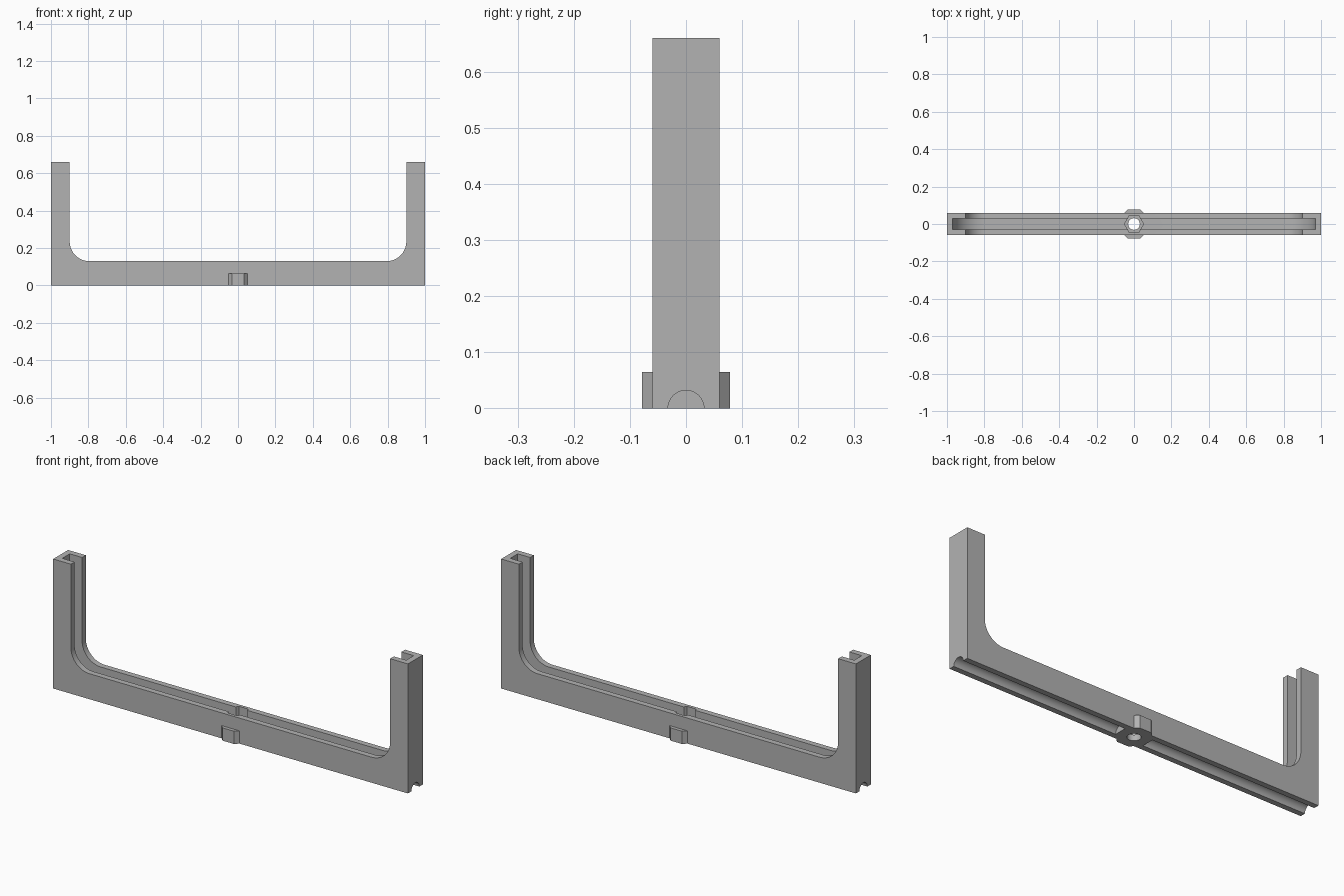
import bpy, bmesh
from math import cos, sin, pi, radians
from mathutils import Matrix, Vector

if "Cube" in bpy.data.objects:
    bpy.data.objects.remove(bpy.data.objects["Cube"], do_unlink=True)

HEIGHT, HALF_DEPTH = 0.66, 0.06
WALL, BASE = 0.10, 0.13          # arm thickness and base thickness
FILLET, SLOT_DEPTH, SLOT_HALF = 0.105, 0.07, 0.03

grey = bpy.data.materials.new("plain grey")
grey.use_nodes = True
grey.diffuse_color = (0.45, 0.45, 0.45, 1)
grey.node_tree.nodes["Principled BSDF"].inputs["Base Color"].default_value = (0.45, 0.45, 0.45, 1)


def prism(name, outline, vector):
    """Extrude a flat outline of 3D points along a vector."""
    bm = bmesh.new()
    face = bm.faces.new([bm.verts.new(p) for p in outline])
    out = bmesh.ops.extrude_face_region(bm, geom=[face])
    moved = [g for g in out["geom"] if isinstance(g, bmesh.types.BMVert)]
    bmesh.ops.translate(bm, verts=moved, vec=Vector(vector))
    bmesh.ops.recalc_face_normals(bm, faces=bm.faces)
    mesh = bpy.data.meshes.new(name)
    bm.to_mesh(mesh)
    bm.free()
    obj = bpy.data.objects.new(name, mesh)
    bpy.context.collection.objects.link(obj)
    mesh.materials.append(grey)
    return obj


def inner_curve(offset, top):
    """Inside line of the bracket, pushed outwards by offset, left to right."""
    r = FILLET + offset
    cx, cz = 1 - WALL - FILLET, BASE + FILLET
    corner = [(cx + r * cos(a), cz - r * sin(a))
              for a in (pi / 2 * i / 16 for i in range(17))]
    right = [(cx + r, top)] + corner
    return [(-x, z) for x, z in right] + right[::-1]


def side_prism(name, points, half):
    return prism(name, [(x, -half, z) for x, z in points], (0, 2 * half, 0))


def polygon_prism(name, sides, radius, z0, z1, turn=0):
    ring = [(radius * cos(turn + 2 * pi * i / sides),
             radius * sin(turn + 2 * pi * i / sides), z0) for i in range(sides)]
    return prism(name, ring, (0, 0, z1 - z0))


def combine(target, tool, operation):
    """Apply a boolean and remove the tool object."""
    tool.hide_render = True
    mod = target.modifiers.new(tool.name, "BOOLEAN")
    mod.operation, mod.solver, mod.object = operation, "EXACT", tool
    bpy.context.view_layer.objects.active = target
    bpy.ops.object.modifier_apply(modifier=mod.name)
    bpy.data.objects.remove(tool, do_unlink=True)


# U-shaped bracket with rounded inner corners
profile = inner_curve(0, HEIGHT) + [(1, HEIGHT), (1, 0), (-1, 0), (-1, HEIGHT)]
bracket = side_prism("bracket", profile, HALF_DEPTH)

# Half-round groove along the underside
groove = polygon_prism("groove_cutter", 48, 0.032, -1.1, 1.1)
groove.data.transform(Matrix.Rotation(pi / 2, 4, "Y"))
combine(bracket, groove, "DIFFERENCE")

# Eight-sided boss in the middle of the base
boss = polygon_prism("centre_boss", 8, 0.078 / cos(pi / 8), 0, 0.065, pi / 8)
combine(bracket, boss, "UNION")

# Channel following the inside of the bracket
slot = side_prism("channel_cutter", inner_curve(SLOT_DEPTH, HEIGHT + 0.1), SLOT_HALF)
combine(bracket, slot, "DIFFERENCE")

# Nut pocket from above and bolt hole right through
combine(bracket, polygon_prism("nut_pocket_cutter", 6, 0.051, 0.03, 0.3), "DIFFERENCE")
combine(bracket, polygon_prism("bolt_hole_cutter", 32, 0.031, -0.1, 0.2), "DIFFERENCE")

# Smooth curves, sharp edges
bpy.ops.object.select_all(action="DESELECT")
bracket.select_set(True)
bpy.context.view_layer.objects.active = bracket
bpy.ops.object.shade_smooth_by_angle(angle=radians(30))
